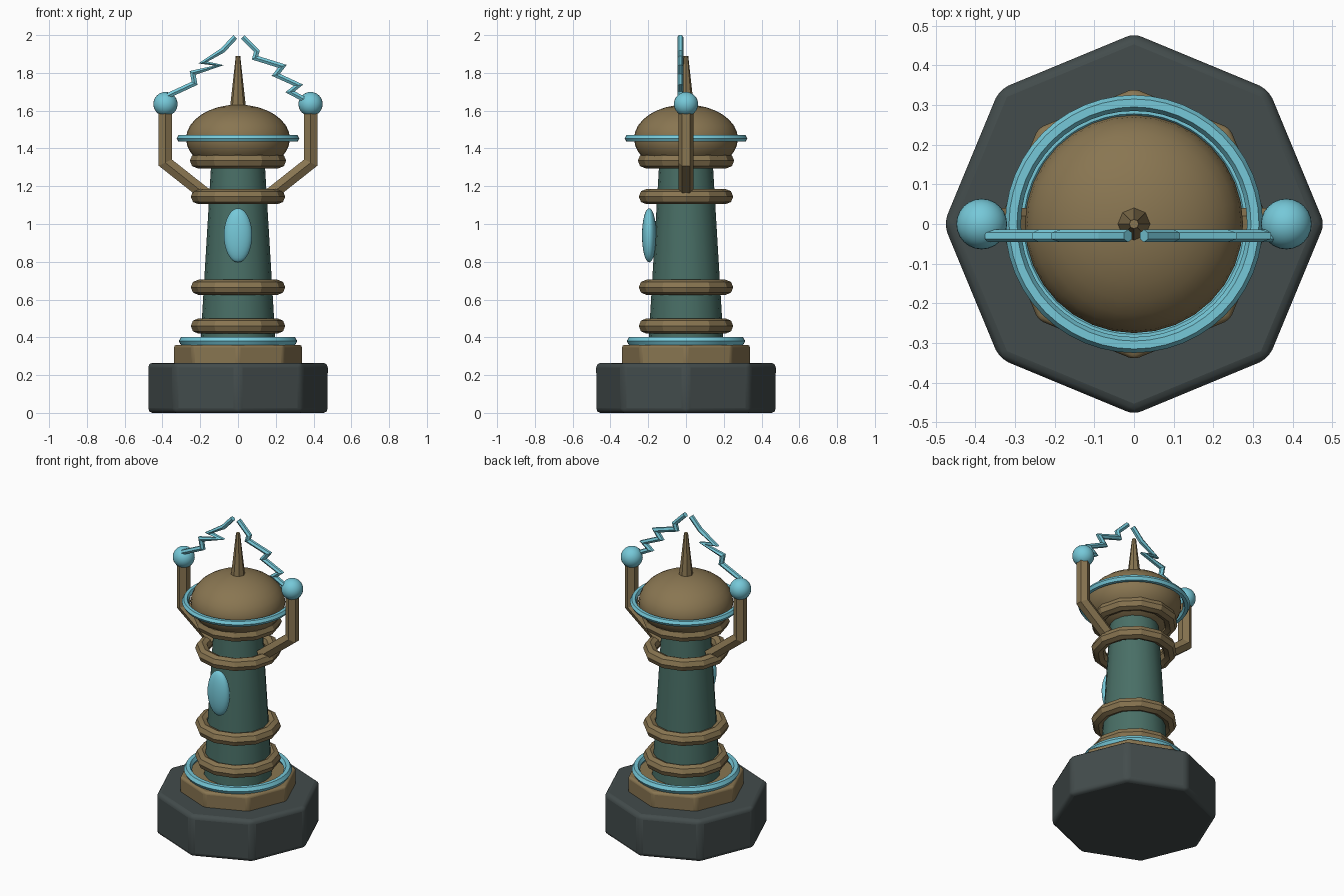
import bpy, bmesh, math
from mathutils import Vector

if "Cube" in bpy.data.objects:
    bpy.data.objects.remove(bpy.data.objects["Cube"])


def material(name, rgb):
    m = bpy.data.materials.new(name)
    m.diffuse_color = (*rgb, 1)
    m.use_nodes = True
    m.node_tree.nodes["Principled BSDF"].inputs["Base Color"].default_value = m.diffuse_color
    return m


SLATE = material("slate", (0.056, 0.072, 0.072))
BRONZE = material("bronze", (0.25, 0.18, 0.083))
TEAL = material("teal", (0.066, 0.158, 0.132))
CYAN = material("cyan", (0.18, 0.58, 0.69))


def finish(name, mat, angle=30):
    ob = bpy.context.object
    ob.name = name
    ob.data.materials.append(mat)
    bpy.ops.object.transform_apply(location=False, rotation=True, scale=True)
    bpy.ops.object.shade_smooth_by_angle(angle=math.radians(angle))
    return ob


def cone(name, mat, sides, r1, r2, z1, z2, bevel=0, angle=30):
    bpy.ops.mesh.primitive_cone_add(vertices=sides, radius1=r1, radius2=r2,
                                    depth=z2 - z1, location=(0, 0, (z1 + z2) / 2))
    ob = finish(name, mat, angle)
    if bevel:
        b = ob.modifiers.new("bevel", 'BEVEL')
        b.width, b.segments = bevel, 3
    return ob


def ring(name, mat, z, major, minor, n_major, n_minor, angle=35):
    bpy.ops.mesh.primitive_torus_add(major_radius=major, minor_radius=minor,
                                     major_segments=n_major, minor_segments=n_minor,
                                     location=(0, 0, z))
    return finish(name, mat, angle)


def ball(name, mat, loc, size, seg=32, rings=16):
    bpy.ops.mesh.primitive_uv_sphere_add(segments=seg, ring_count=rings, radius=1,
                                         location=loc, scale=size)
    return finish(name, mat)


def tube(name, mat, path, y, radius, sides=6):
    """Sweep a polygon along a path lying in an xz plane, mitred at the bends."""
    pts = [Vector((x, y, z)) for x, z in path]
    bm = bmesh.new()
    loops = []
    for i, p in enumerate(pts):
        a = (p - pts[i - 1]).normalized() if i else None
        b = (pts[i + 1] - p).normalized() if i + 1 < len(pts) else None
        a, b = a or b, b or a
        t = (a + b).normalized()
        out = Vector((0, 1, 0)).cross(t)
        stretch = min(1 / max(t.dot(a), 0.1), 1.8)
        loops.append([bm.verts.new(p + radius * (
            Vector((0, 1, 0)) * math.cos(k * math.tau / sides)
            + out * stretch * math.sin(k * math.tau / sides))) for k in range(sides)])
    for l0, l1 in zip(loops, loops[1:]):
        for k in range(sides):
            j = (k + 1) % sides
            bm.faces.new((l0[k], l0[j], l1[j], l1[k]))
    bm.faces.new(loops[0])
    bm.faces.new(loops[-1])
    bmesh.ops.recalc_face_normals(bm, faces=bm.faces)
    me = bpy.data.meshes.new(name)
    bm.to_mesh(me)
    bm.free()
    me.materials.append(mat)
    ob = bpy.data.objects.new(name, me)
    bpy.context.collection.objects.link(ob)
    return ob


# Octagonal plinth and step
cone("plinth", SLATE, 8, 0.48, 0.48, 0, 0.265, 0.025)
cone("step", BRONZE, 8, 0.342, 0.342, 0.25, 0.36, 0.015)
ring("base_ring", CYAN, 0.38, 0.29, 0.024, 48, 6)

# Tapered column with bronze collars
cone("column", TEAL, 16, 0.2, 0.142, 0.35, 1.32)
for i, z in enumerate((0.46, 0.665, 1.145)):
    ring(f"collar_{i + 1}", BRONZE, z, 0.21, 0.04, 12, 8, 20)
ring("dome_collar", BRONZE, 1.335, 0.215, 0.04, 12, 8, 20)

# Gem set into the front of the column
ball("gem", CYAN, (0, -0.195, 0.94), (0.075, 0.038, 0.143))

# Dome, halo ring and spike
ball("dome", BRONZE, (0, 0, 1.452), (0.275, 0.275, 0.18))
ring("halo_ring", CYAN, 1.453, 0.305, 0.02, 48, 6)
cone("spike", BRONZE, 8, 0.045, 0.012, 1.59, 1.89)

# Bent arms carrying orbs
for side, s in (("left", -1), ("right", 1)):
    tube(side + "_arm", BRONZE,
         [(s * 0.17, 1.155), (s * 0.385, 1.325), (s * 0.385, 1.62)], 0, 0.04)
    ball(side + "_orb", CYAN, (s * 0.384, 0, 1.635), (0.064,) * 3, 24, 16)

# Jagged lightning bolts
tube("left_bolt", CYAN,
     [(-0.015, 1.99), (-0.08, 1.92), (-0.185, 1.855), (-0.1, 1.84),
      (-0.24, 1.80), (-0.23, 1.745), (-0.37, 1.68)], -0.03, 0.016)
tube("right_bolt", CYAN,
     [(0.025, 1.99), (0.1, 1.915), (0.09, 1.88), (0.235, 1.835),
      (0.2, 1.79), (0.32, 1.735), (0.275, 1.7), (0.36, 1.655)], -0.03, 0.016)
